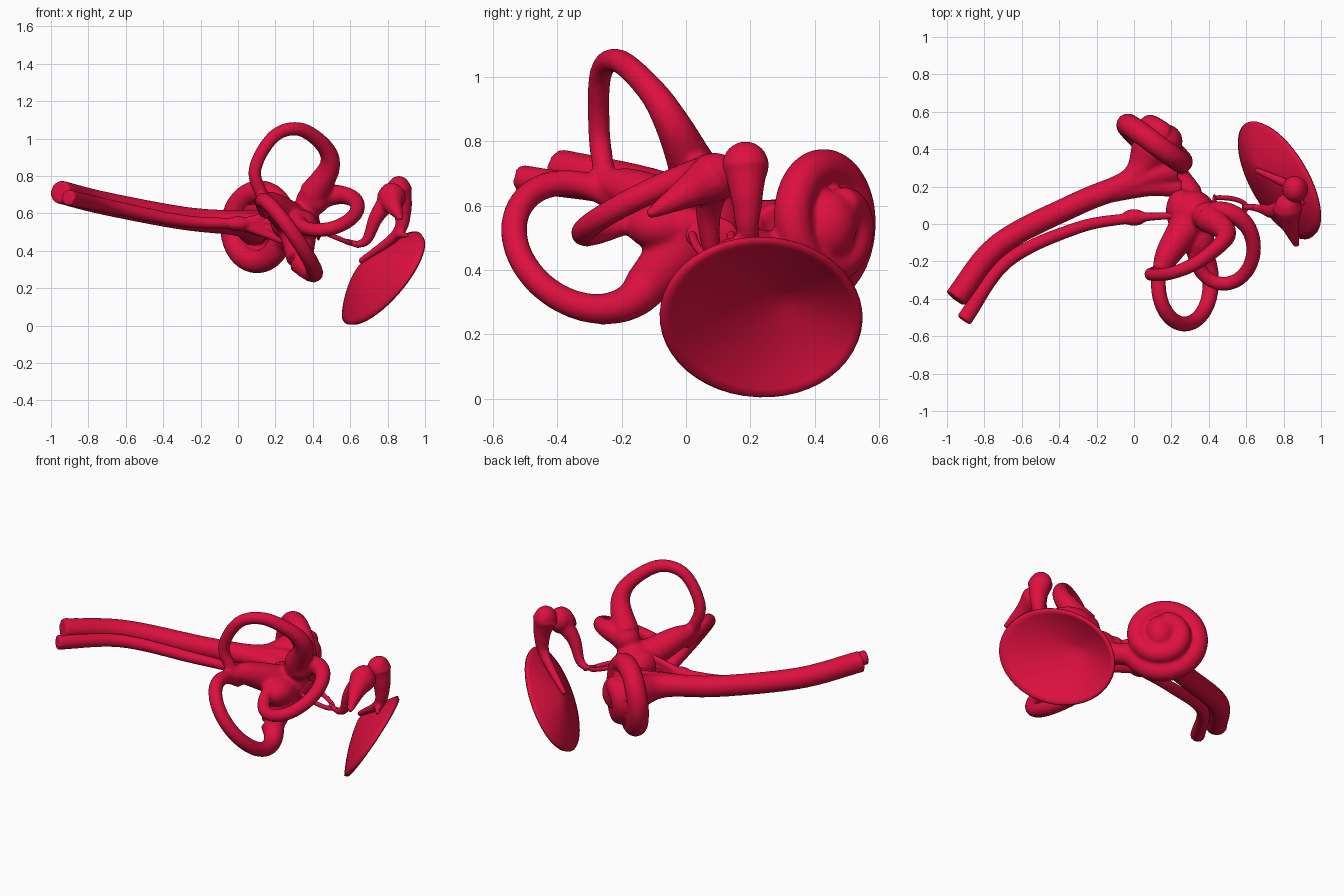
import bpy
import bmesh
from math import cos, sin, tau, radians
from mathutils import Vector, Matrix

default_cube = bpy.data.objects.get("Cube")
if default_cube:
    bpy.data.objects.remove(default_cube)

colour = (0.72, 0.005, 0.05, 1)
crimson = bpy.data.materials.new("crimson")
crimson.use_nodes = True
crimson.diffuse_color = colour
crimson.node_tree.nodes["Principled BSDF"].inputs["Base Color"].default_value = colour


def bend(*points, steps=8):
    """Smooth path through a few points."""
    keys = [Vector(point) for point in points]
    before = 2 * keys[0] - keys[1]
    after = 2 * keys[-1] - keys[-2]
    keys = [before, *keys, after]
    path = []
    for a, b, c, d in zip(keys, keys[1:], keys[2:], keys[3:]):
        leave, arrive = (c - a) / 2, (d - b) / 2
        for step in range(steps):
            t = step / steps
            ease = t * t * (3 - 2 * t)
            path.append(b.lerp(c, ease) + leave * t * (1 - t) ** 2 - arrive * t * t * (1 - t))
    return path + [keys[-2]]


def arc(centre, across, along, first, last, steps=40):
    """Part of an ellipse spanned by two half-axes, between two angles."""
    path = []
    for step in range(steps + 1):
        angle = radians(first + (last - first) * step / steps)
        path.append(Vector(centre) + cos(angle) * Vector(across) + sin(angle) * Vector(along))
    return path


def bridge(bm, ring, following):
    for j in range(len(ring)):
        bm.faces.new((ring[j - 1], ring[j], following[j], following[j - 1]))


def tube(bm, path, start, end, ease=1, sides=16):
    """Capped round tube whose radius runs from start to end."""
    rings = []
    side = (path[1] - path[0]).orthogonal()
    final = len(path) - 1
    for i, point in enumerate(path):
        heading = (path[min(i + 1, final)] - path[max(i - 1, 0)]).normalized()
        side = (side - heading * side.dot(heading)).normalized()
        other = heading.cross(side)
        radius = start + (end - start) * (i / final) ** ease
        angles = [tau * j / sides for j in range(sides)]
        rings.append([bm.verts.new(point + radius * (cos(a) * side + sin(a) * other))
                      for a in angles])
    for ring, following in zip(rings, rings[1:]):
        bridge(bm, ring, following)
    bm.faces.new(rings[0])
    bm.faces.new(rings[-1])


def ball(bm, centre, size):
    place = Matrix.Translation(centre) @ Matrix.Diagonal((*size, 1))
    bmesh.ops.create_uvsphere(bm, u_segments=24, v_segments=16, radius=1, matrix=place)


def finish(name, bm, voxel=None):
    """Make the object; a voxel size melts overlapping pieces together."""
    bmesh.ops.recalc_face_normals(bm, faces=bm.faces)
    mesh = bpy.data.meshes.new(name)
    bm.to_mesh(mesh)
    bm.free()
    mesh.materials.append(crimson)
    part = bpy.data.objects.new(name, mesh)
    bpy.context.collection.objects.link(part)
    if voxel:
        blend = part.modifiers.new("blend", 'REMESH')
        blend.mode = 'VOXEL'
        blend.voxel_size = voxel
        blend.use_smooth_shade = True
        soften = part.modifiers.new("soften", 'SMOOTH')
        soften.iterations = 5
    bpy.ops.object.select_all(action='DESELECT')
    bpy.context.view_layer.objects.active = part
    part.select_set(True)
    bpy.ops.object.shade_smooth_by_angle(angle=radians(50))
    return part


# Labyrinth: the central chamber
bm = bmesh.new()
chamber = Vector((0.32, 0.05, 0.54))
ball(bm, chamber, (0.12, 0.13, 0.12))
ball(bm, (0.25, 0.07, 0.55), (0.08, 0.12, 0.09))
ball(bm, (0.34, -0.07, 0.54), (0.09, 0.12, 0.08))
ball(bm, (0.4, 0.04, 0.67), (0.09, 0.08, 0.08))

# Labyrinth: superior, posterior and lateral canals, each flaring at its last end
stem = Vector((0.14, -0.25, 0.67))
superior = bend(stem, (0.09, -0.27, 0.83), (0.19, -0.265, 1.01), (0.33, -0.21, 1.05),
                (0.46, -0.11, 0.96), (0.49, -0.04, 0.85), (0.4, 0.03, 0.7))
posterior = arc((0.27, -0.32, 0.475), (0.14, 0, -0.19), (0, -0.215, 0.05), 215, -65)
lateral = arc((0.48, -0.13, 0.605), (0.16, 0, 0.03), (0, 0.19, 0.09), -190, 120)
tube(bm, superior, 0.035, 0.08, ease=4)
tube(bm, posterior, 0.041, 0.07, ease=7)
tube(bm, lateral, 0.038, 0.08, ease=6)
tube(bm, [posterior[-1], chamber], 0.07, 0.11)

# Labyrinth: stem shared by the two vertical canals
tube(bm, bend(stem, (0.19, -0.15, 0.64), chamber), 0.045, 0.1)

# Labyrinth: snail coil, one full turn and a smaller one under a dome
axis = Vector((0.65, 0.76, 0))
across = Vector((0.76, -0.65, 0))
down = Vector((0, 0, -1))
hub = Vector((0.09, 0.38, 0.54))
coil = [chamber, Vector((0.3, 0.17, 0.48))]
turns = 80
for i in range(turns + 1):
    t = i / turns
    angle = radians(25 + 600 * t)
    reach = 0.2 - 0.14 * t * t
    coil.append(hub + axis * 0.13 * t + reach * (cos(angle) * across + sin(angle) * down))
tube(bm, coil, 0.064, 0.056)
tube(bm, [hub, hub + axis * 0.1], 0.1, 0.1)
ball(bm, hub + axis * 0.1 + across * 0.02, (0.09, 0.09, 0.11))
finish("labyrinth", bm, 0.011)

# Hearing nerve, fanning out where it meets the coil
bm = bmesh.new()
tube(bm, bend((-0.955, -0.4, 0.715), (-0.72, -0.11, 0.655), (-0.3, 0.11, 0.575),
              (-0.02, 0.23, 0.55), hub), 0.063, 0.12, ease=8)
fork = Vector((-0.15, 0.165, 0.56))
tube(bm, bend(fork, (0.1, 0.26, 0.55), (0.22, 0.29, 0.53)), 0.058, 0.08)
tube(bm, bend(fork, (0.08, 0.2, 0.55), (0.25, 0.19, 0.53)), 0.056, 0.05)
finish("hearing_nerve", bm, 0.011)

# Balance nerve with a swelling and four fine branches
bm = bmesh.new()
knot = Vector((0, 0.035, 0.545))
tube(bm, bend((-0.91, -0.515, 0.685), (-0.68, -0.2, 0.635), (-0.3, -0.02, 0.56), knot),
     0.043, 0.028)
ball(bm, knot, (0.07, 0.045, 0.04))
for branch in range(4):
    target = chamber + down * (0.12 - 0.07 * branch)
    tube(bm, bend(knot, knot.lerp(target, 0.4), target), 0.026, 0.016)
finish("balance_nerve", bm, 0.008)

# Stirrup bone: oval plate, looped pair of legs and a small head
bm = bmesh.new()
plate = Vector((0.43, 0.08, 0.51))
ball(bm, plate, (0.015, 0.08, 0.055))
tube(bm, arc(plate, (0, 0.06, 0), (0.17, 0.01, -0.07), 0, 180), 0.013, 0.013)
tube(bm, [Vector((0.58, 0.09, 0.45)), Vector((0.65, 0.09, 0.43))], 0.014, 0.018)
finish("stirrup_bone", bm)

# Anvil bone: body, short arm to the front, long arm to the stirrup
bm = bmesh.new()
body = Vector((0.82, 0.09, 0.69))
ball(bm, body, (0.07, 0.075, 0.075))
tube(bm, bend(body, (0.83, 0.01, 0.645), (0.87, -0.12, 0.57)), 0.08, 0.014, ease=1.3)
tube(bm, bend(body, (0.74, 0.07, 0.58), (0.69, 0.08, 0.46), (0.63, 0.09, 0.43)),
     0.07, 0.018, ease=0.5)
finish("anvil_bone", bm, 0.009)

# Hammer bone: round head, neck with a spur, handle down to the drum
bm = bmesh.new()
head = Vector((0.86, 0.185, 0.725))
neck = Vector((0.85, 0.2, 0.49))
tip = Vector((0.66, 0.29, 0.32))
ball(bm, head, (0.065, 0.073, 0.075))
tube(bm, bend(head, (0.88, 0.19, 0.61), neck, tip + Vector((-0.01, 0, 0.02))),
     0.075, 0.016, ease=0.7)
tube(bm, bend(neck, (0.91, 0.1, 0.48)), 0.028, 0.01)
finish("hammer_bone", bm, 0.009)

# Ear drum: slanted oval cone with an off-centre tip and softly curved walls
bm = bmesh.new()
rim = arc((0.78, 0.235, 0.25), (-0.12, 0.31, 0.02), (0.18, -0.03, 0.245), 0, 360, steps=48)[:-1]
rows = 12
rings = []
for row in range(1, rows + 1):
    s = row / rows
    sag = Vector((0.07 * s * (1 - s), 0, 0))
    rings.append([bm.verts.new(tip.lerp(edge, s) - sag) for edge in rim])
for ring, following in zip(rings, rings[1:]):
    bridge(bm, ring, following)
bm.faces.new(rings[0])
drum = finish("ear_drum", bm)
thicken = drum.modifiers.new("thickness", 'SOLIDIFY')
thicken.thickness = 0.018
thicken.offset = 0
